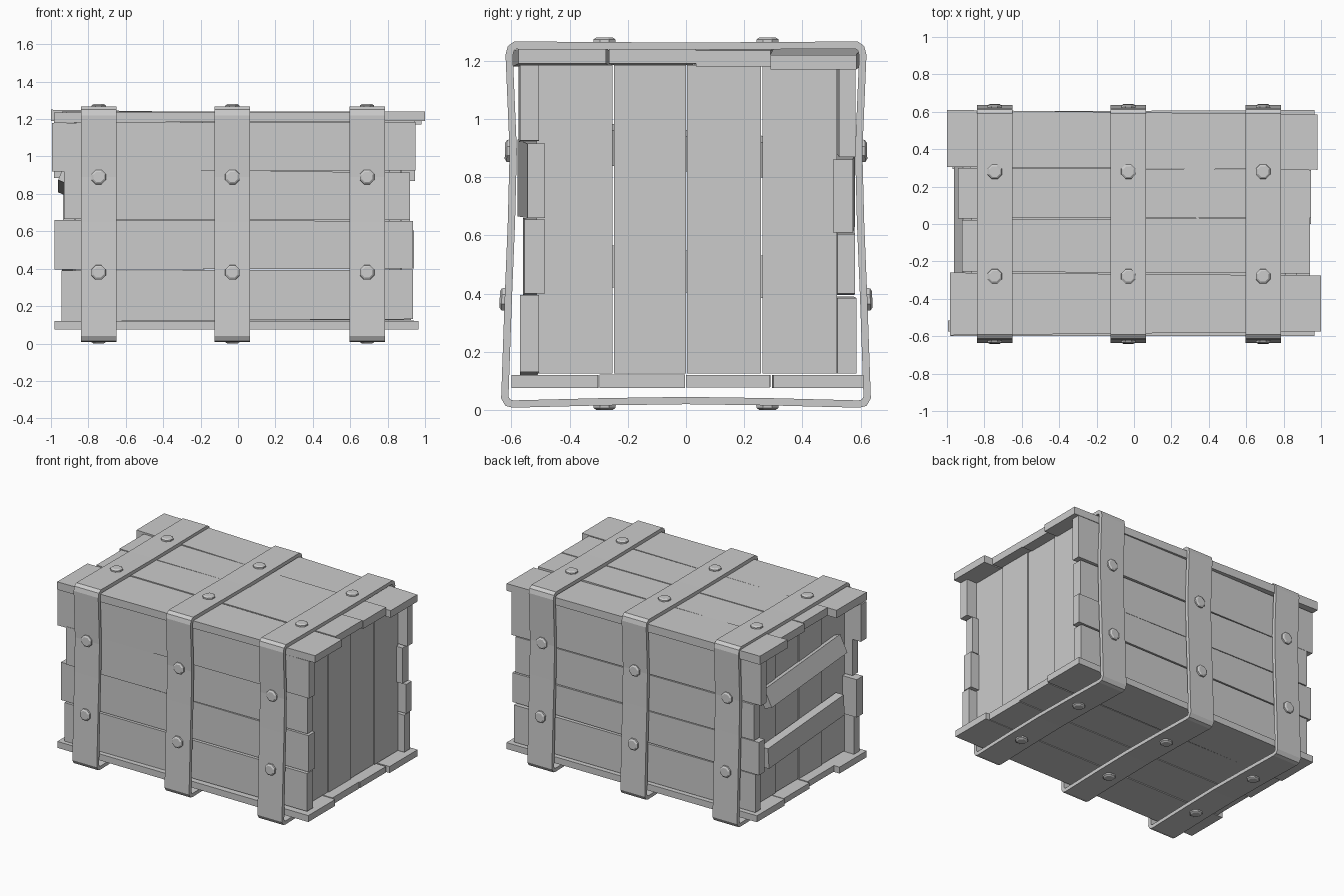
import bpy, bmesh, math
from mathutils import Matrix, Vector

if "Cube" in bpy.data.objects:
    bpy.data.objects.remove(bpy.data.objects["Cube"])


def make(name, bm):
    bmesh.ops.recalc_face_normals(bm, faces=bm.faces)
    me = bpy.data.meshes.new(name)
    bm.to_mesh(me)
    bm.free()
    ob = bpy.data.objects.new(name, me)
    bpy.context.collection.objects.link(ob)
    return ob


def plank(name, left, right):
    """Board lofted between two end rectangles (x, y0, y1, z0, z1)."""
    bm = bmesh.new()
    ends = []
    for x, y0, y1, z0, z1 in (left, right):
        ends.append([bm.verts.new(p) for p in
                     ((x, y0, z0), (x, y1, z0), (x, y1, z1), (x, y0, z1))])
    a, b = ends
    bm.faces.new(a)
    bm.faces.new(b)
    for i in range(4):
        j = (i + 1) % 4
        bm.faces.new((a[i], a[j], b[j], b[i]))
    return make(name, bm)


# Lid boards
lid = [
    ((-1.00, .305, .61, 1.19, 1.25), (.98, .29, .585, 1.17, 1.22)),
    ((-.94, .03, .30, 1.185, 1.24), (.945, .035, .29, 1.18, 1.235)),
    ((-.92, -.255, .022, 1.185, 1.24), (.94, -.265, .035, 1.19, 1.24)),
    ((-.985, -.595, -.26, 1.18, 1.235), (1.00, -.575, -.275, 1.19, 1.24)),
]
# Base boards
base = [
    ((-.98, -.60, -.30, .075, .12), (.965, -.60, -.302, .075, .12)),
    ((-.94, -.297, -.003, .08, .122), (.94, -.297, -.003, .075, .122)),
    ((-.96, .003, .29, .08, .12), (.945, .0, .288, .078, .12)),
    ((-.97, .295, .60, .075, .12), (.965, .30, .61, .075, .12)),
]
# Front boards
front = [
    ((-.995, -.575, -.515, .92, 1.18), (.95, -.57, -.505, .925, 1.185)),
    ((-.93, -.578, -.515, .665, .93), (.92, -.545, -.485, .66, .915)),
    ((-.98, -.56, -.49, .395, .66), (.935, -.555, -.485, .40, .655)),
    ((-.945, -.57, -.51, .12, .39), (.935, -.57, -.505, .13, .395)),
]
# Back boards
back = [
    ((-.985, .515, .575, .885, 1.18), (.945, .525, .583, .87, 1.18)),
    ((-.935, .52, .58, .63, .88), (.92, .505, .573, .61, .86)),
    ((-.97, .515, .578, .395, .625), (.94, .52, .58, .40, .605)),
    ((-.94, .515, .575, .125, .39), (.925, .52, .585, .125, .385)),
]
for group, rows in (("lid", lid), ("base", base), ("front", front), ("back", back)):
    for i, (l, r) in enumerate(rows):
        plank(f"{group}_board_{i + 1}", l, r)

# Upright boards closing both ends
seams = [-.515, -.25, .002, .26, .52]
for side, s in (("left", -1), ("right", 1)):
    for i in range(4):
        off = .006 * (i % 2)
        y0, y1 = seams[i] + .002, seams[i + 1] - .002
        plank(f"{side}_end_board_{i + 1}",
              (s * (.81 + off), y0, y1, .125, 1.185),
              (s * (.87 + off), y0, y1, .125, 1.185))

# Two crooked battens on the left end
for name, z, h, tilt, lean in (("upper_batten", .89, .13, 4.5, 22),
                               ("lower_batten", .475, .145, 4, 0)):
    bm = bmesh.new()
    bmesh.ops.create_cube(bm, size=1)
    bmesh.ops.transform(bm, verts=bm.verts, matrix=
                        Matrix.Translation((-.91, .01, z))
                        @ Matrix.Rotation(math.radians(-tilt), 4, 'X')
                        @ Matrix.Rotation(math.radians(lean), 4, 'Y')
                        @ Matrix.Diagonal((.06, .84, h, 1)))
    make(name, bm)

# Metal straps: closed band profile in the y-z plane, mirrored in y
half = [(0, .02), (.28, .016), (.595, .008), (.62, .014), (.635, .04),
        (.623, .38), (.612, .65), (.606, .89), (.62, 1.22), (.612, 1.25),
        (.59, 1.266), (.28, 1.264), (0, 1.262)]
loop = half + [(-y, z) for y, z in half[-2:0:-1]]
n = len(loop)
thick = .025
inner = []
for i in range(n):
    p, c, q = (Vector(loop[(i + k) % n]) for k in (-1, 0, 1))
    d0, d1 = (c - p).normalized(), (q - c).normalized()
    n0, n1 = Vector((-d0.y, d0.x)), Vector((-d1.y, d1.x))
    m = (n0 + n1).normalized()
    inner.append(c + m * thick / m.dot(n0))


def strap(name, x, w):
    bm = bmesh.new()
    rings = [[bm.verts.new((xx, p[0], p[1])) for p in pts]
             for xx, pts in ((x - w / 2, loop), (x + w / 2, loop),
                             (x + w / 2, inner), (x - w / 2, inner))]
    for k in range(4):
        a, b = rings[k], rings[(k + 1) % 4]
        for i in range(n):
            j = (i + 1) % n
            bm.faces.new((a[i], a[j], b[j], b[i]))
    return make(name, bm)


def rivet(name, loc, normal):
    """Low octagonal head with a chamfered rim."""
    bm = bmesh.new()
    rot = Vector(normal).to_track_quat('Z', 'Y').to_matrix().to_4x4()
    for r1, r2, z0, z1 in ((.043, .041, -.012, .009), (.041, .03, .009, .016)):
        bmesh.ops.create_cone(bm, cap_ends=True, segments=8, radius1=r1, radius2=r2,
                              depth=z1 - z0, matrix=Matrix.Translation(loc) @ rot
                              @ Matrix.Translation((0, 0, (z0 + z1) / 2))
                              @ Matrix.Rotation(math.pi / 8, 4, 'Z'))
    return make(name, bm)


for label, x in (("left", -.745), ("middle", -.03), ("right", .69)):
    strap(f"{label}_strap", x, .19)
    for s, sn in ((-1, "front"), (1, "back")):
        rivet(f"{label}_{sn}_upper_rivet", (x, s * .606, .89), (0, s, .03))
        rivet(f"{label}_{sn}_lower_rivet", (x, s * .624, .38), (0, s, .03))
        rivet(f"{label}_{sn}_lid_rivet", (x, s * .28, 1.264), (0, 0, 1))
        rivet(f"{label}_{sn}_base_rivet", (x, s * .28, .016), (0, 0, -1))
